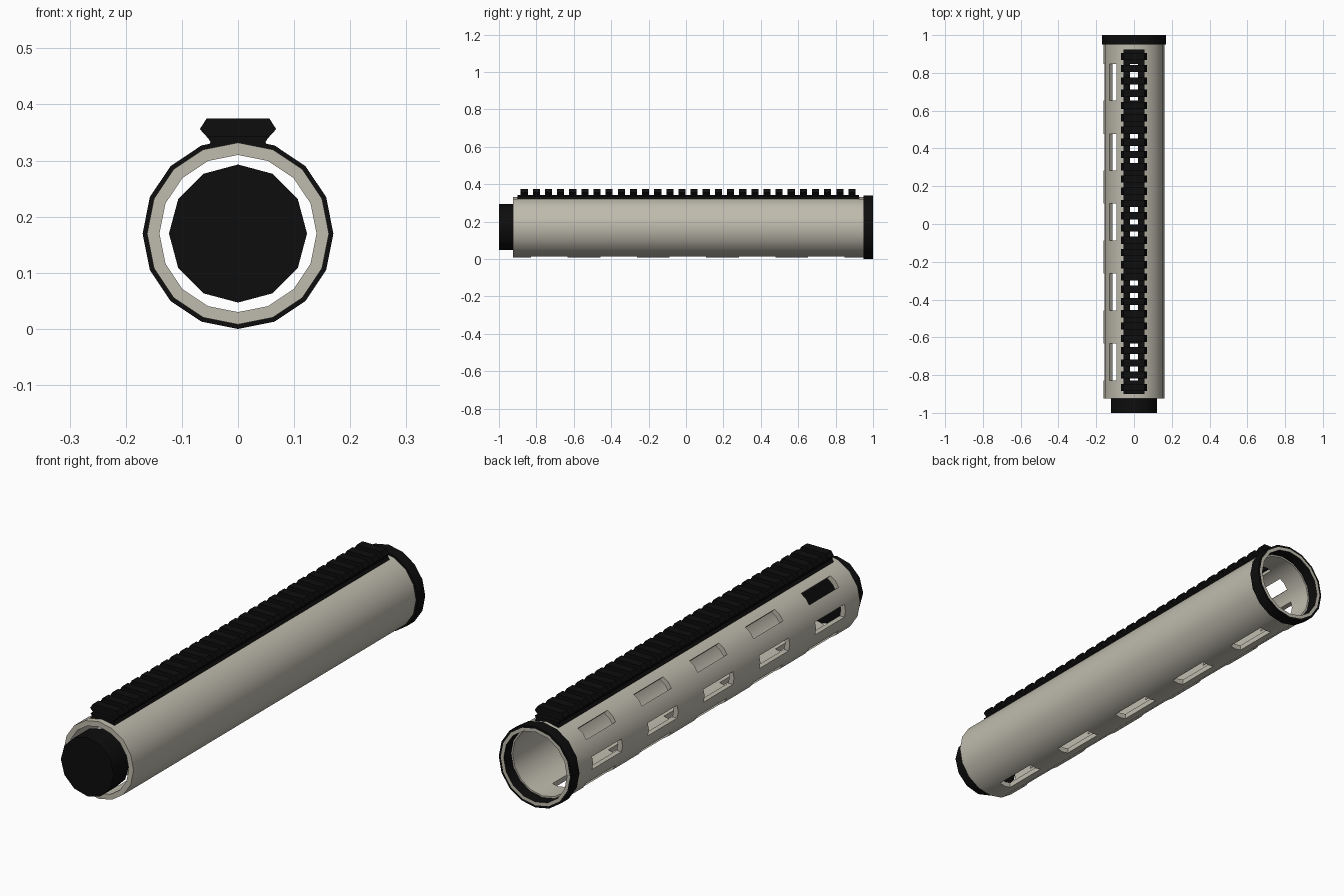
import bpy, bmesh, math
from mathutils import Matrix, Vector

cube = bpy.data.objects.get("Cube")
if cube:
    bpy.data.objects.remove(cube, do_unlink=True)

AXIS_Z = 0.17
SLOT_CENTRES = [-0.73 + 0.37 * i for i in range(5)]


def material(name, rgb):
    m = bpy.data.materials.new(name)
    m.use_nodes = True
    m.diffuse_color = (*rgb, 1)
    node = next(n for n in m.node_tree.nodes if n.type == 'BSDF_PRINCIPLED')
    node.inputs["Base Color"].default_value = (*rgb, 1)
    node.inputs["Roughness"].default_value = 0.6
    return m


GREY = material("warm grey", (0.52, 0.50, 0.42))
BLACK = material("matte black", (0.004, 0.004, 0.004))


def finish(name, bm, mats):
    bmesh.ops.recalc_face_normals(bm, faces=bm.faces)
    mesh = bpy.data.meshes.new(name)
    bm.to_mesh(mesh)
    bm.free()
    for m in mats:
        mesh.materials.append(m)
    ob = bpy.data.objects.new(name, mesh)
    bpy.context.collection.objects.link(ob)
    return ob


def activate(ob):
    bpy.ops.object.select_all(action='DESELECT')
    ob.select_set(True)
    bpy.context.view_layer.objects.active = ob


def smooth(ob):
    activate(ob)
    bpy.ops.object.shade_smooth_by_angle(angle=math.radians(35))


def lathe(name, profile, sides, mats, face_mats=None):
    """Spin a closed (radius, y) loop round the long axis."""
    bm = bmesh.new()
    rings = []
    for i in range(sides):
        a = 2 * math.pi * i / sides
        rings.append([bm.verts.new((r * math.cos(a), y, AXIS_Z + r * math.sin(a)))
                      for r, y in profile])
    n = len(profile)
    for i in range(sides):
        p, q = rings[i], rings[(i + 1) % sides]
        for k in range(n):
            j = (k + 1) % n
            f = bm.faces.new((p[k], p[j], q[j], q[k]))
            f.material_index = face_mats[k] if face_mats else 0
    return finish(name, bm, mats)


def extrude_half(bm, half, y0, y1):
    """Extrude a half profile, mirrored in x, along y."""
    pts = half + [(-x, z) for x, z in reversed(half)]
    a = [bm.verts.new((x, y0, z)) for x, z in pts]
    b = [bm.verts.new((x, y1, z)) for x, z in pts]
    bm.faces.new(a)
    bm.faces.new(b[::-1])
    for i in range(len(pts)):
        j = (i + 1) % len(pts)
        bm.faces.new((a[i], a[j], b[j], b[i]))


def cut_slots(ob, width, angles):
    """Cut rows of rectangular slots at the given angles round the axis."""
    bm = bmesh.new()
    for deg in angles:
        turn = Matrix.Translation((0, 0, AXIS_Z)) @ Matrix.Rotation(-math.radians(deg), 4, 'Y')
        for y in SLOT_CENTRES:
            place = turn @ Matrix.Translation((0.16, y, 0))
            size = Matrix.Diagonal(Vector((0.09, 0.195, width, 1)))
            bmesh.ops.create_cube(bm, size=1, matrix=place @ size)
    cutter = finish("slot_cutter", bm, [ob.data.materials[0]])
    cutter.hide_render = True
    mod = ob.modifiers.new("slots", 'BOOLEAN')
    mod.operation = 'DIFFERENCE'
    mod.solver = 'EXACT'
    mod.object = cutter
    activate(ob)
    bpy.ops.object.modifier_apply(modifier=mod.name)
    bpy.data.objects.remove(cutter, do_unlink=True)


# Slotted tube: rows on top, underneath and down the -x side
tube = lathe("handguard_tube", [(0.14, -0.925), (0.162, -0.925), (0.162, 0.951), (0.14, 0.951)],
             16, [GREY])
cut_slots(tube, 0.054, (90, 135, 180, 225, 270))
smooth(tube)

# Rear collar: black band with a grey end face
collar = lathe("rear_collar",
               [(0.147, 0.95), (0.17, 0.95), (0.17, 1), (0.161, 1), (0.147, 1)],
               16, [BLACK, GREY], [0, 0, 0, 1, 0])
smooth(collar)

# Front plug
bm = bmesh.new()
bmesh.ops.create_cone(bm, cap_ends=True, segments=12, radius1=0.123, radius2=0.123, depth=0.1,
                      matrix=Matrix.Translation((0, -0.95, AXIS_Z)) @ Matrix.Rotation(math.pi / 2, 4, 'X'))
smooth(finish("front_plug", bm, [BLACK]))

# Rail base with openings over the tube's top slots
bm = bmesh.new()
extrude_half(bm, [(0.058, 0.318), (0.049, 0.333), (0.055, 0.343)], -0.9, 0.925)
base = finish("rail_base", bm, [BLACK])
cut_slots(base, 0.04, (90,))

# Rail teeth
bm = bmesh.new()
for i in range(28):
    y = -0.865 + 0.0649 * i
    extrude_half(bm, [(0.048, 0.334), (0.068, 0.356), (0.056, 0.375)], y - 0.019, y + 0.019)
finish("rail_teeth", bm, [BLACK])
